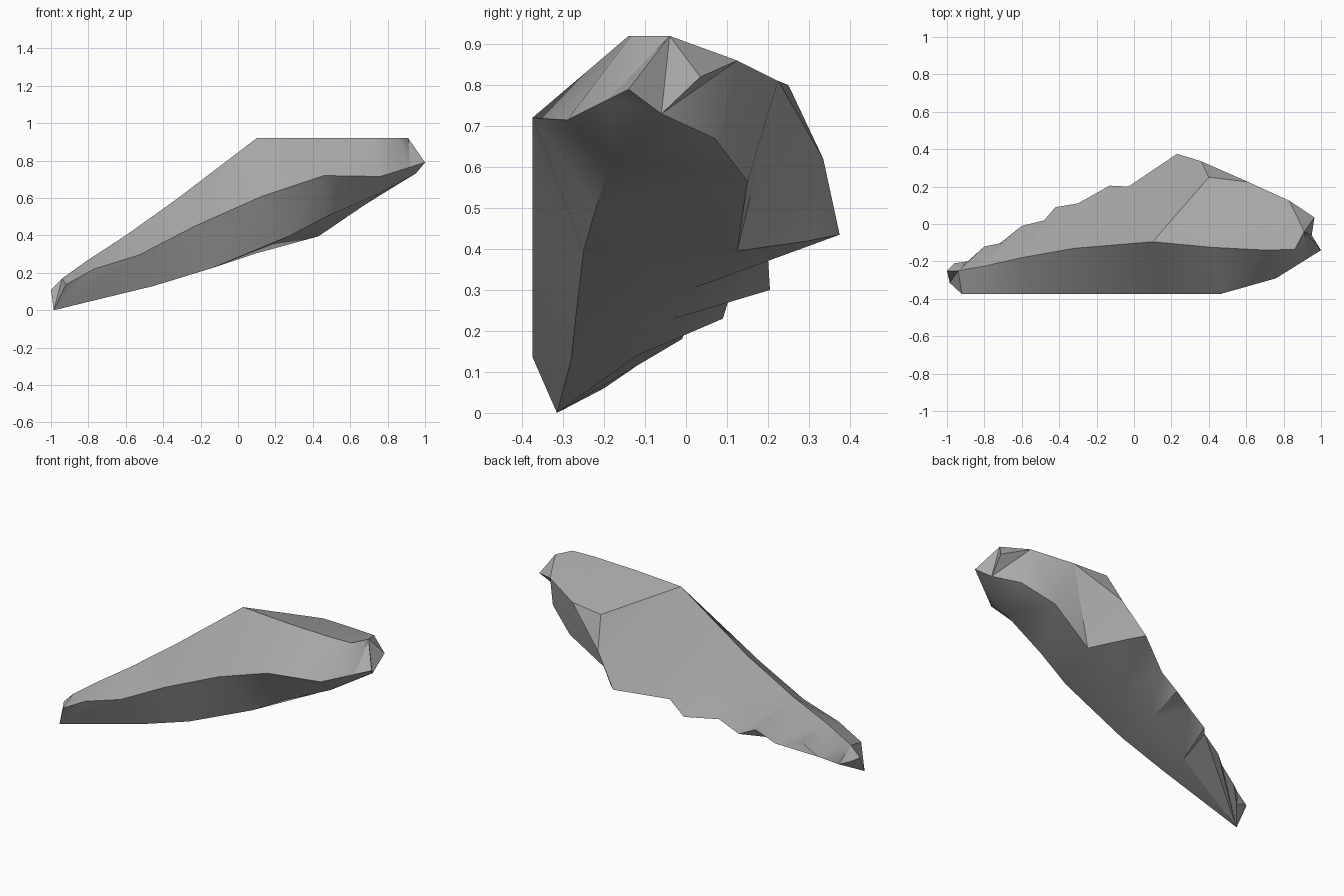
import bpy
import bmesh
import math

default_cube = bpy.data.objects.get("Cube")
if default_cube:
    bpy.data.objects.remove(default_cube, do_unlink=True)

# Single stone colour
stone = bpy.data.materials.new("stone_grey")
stone.use_nodes = True
grey = (0.4, 0.4, 0.4, 1)
stone.diffuse_color = grey
stone.node_tree.nodes["Principled BSDF"].inputs["Base Color"].default_value = grey

bm = bmesh.new()


def rail(*points):
    """Create a row of corners running along the slab."""
    return [bm.verts.new(point) for point in points]


def add_triangle(first, second, third):
    """Add one facet, ignoring corners shared by the two rails."""
    if len({first, second, third}) == 3:
        bm.faces.new((first, second, third))


def stitch(lower, upper):
    """Skin two rails, always advancing the rail that lags behind along x."""
    i = j = 0
    while i < len(lower) - 1 or j < len(upper) - 1:
        lower_done = i == len(lower) - 1
        upper_done = j == len(upper) - 1
        if upper_done or (not lower_done and lower[i + 1].co.x <= upper[j + 1].co.x):
            add_triangle(lower[i], upper[j], lower[i + 1])
            i += 1
        else:
            add_triangle(lower[i], upper[j], upper[j + 1])
            j += 1


# Low tip of the slab
tip = rail((-.985, -.315, 0))

# Edge between the front face and the upper slope
front_edge = rail((-.92, -.375, .137), (-.77, -.375, .22), (-.53, -.375, .295),
                  (-.23, -.375, .45), (.13, -.375, .61), (.46, -.375, .72),
                  (.76, -.29, .715), (.92, -.19, .765))
front_corner = rail((1, -.14, .79))

# Rising ridge, then the level crest
ridge = rail((-1, -.25, .11), (-.94, -.25, .17), (-.8, -.225, .27),
             (-.6, -.18, .4), (-.32, -.13, .6), (.1, -.095, .92))
crest = rail((.42, -.125, .92), (.71, -.14, .92), (.86, -.135, .92))
crest_end = rail((.91, -.04, .92))

# Crease under the front face
under_crease = rail((-.45, -.28, .13), (-.14, -.27, .225), (.27, -.25, .395),
                    (.47, -.22, .5), (.75, -.18, .62))

# Gently bulging middle of the underside
belly = rail((-.45, -.12, .14), (-.14, -.03, .23), (.1, .02, .305))

# Jagged lower edge along the back, alternating notch and tooth
jagged_edge = rail((-.96, -.21, .09), (-.89, -.2, .06), (-.8, -.12, .115),
                   (-.7, -.1, .19), (-.6, -.01, .18), (-.48, .02, .245),
                   (-.42, .09, .23), (-.3, .11, .295), (-.13, .205, .3),
                   (-.03, .2, .38))

# Back corner, upper back edge and high end
back_corner = rail((.23, .375, .435))
back_shoulder = rail((.36, .335, .62))
upper_back = rail((.4, .25, .8), (.61, .225, .81), (.83, .125, .86))
back_sill = rail((.3, .3, .42))
end_edge = rail((.43, .125, .395), (.68, .15, .565), (.85, .07, .67))
end_low = rail((.95, -.06, .73))
end_high = rail((.965, .035, .82))

# Front face and upper slopes
front_rail = tip + front_edge
stitch(tip + under_crease + end_low, front_rail + front_corner)
stitch(front_rail, ridge + crest)
stitch(tip + jagged_edge + back_corner + back_shoulder, ridge + upper_back[:1])

# Underside
stitch(tip + under_crease + end_low, tip + belly + end_edge + end_low)
stitch(tip + belly + end_edge[:1],
       tip + jagged_edge + back_corner + back_sill + end_edge[:1])

# Sloping cap and broken end
stitch(ridge[-1:] + crest + crest_end, ridge[-1:] + upper_back + crest_end)
stitch(back_corner + back_sill + end_edge + end_low + end_high,
       back_corner + back_shoulder + upper_back[1:] + end_high)
add_triangle(back_shoulder[0], upper_back[0], upper_back[1])
add_triangle(crest_end[0], upper_back[-1], end_high[0])
add_triangle(crest[-1], crest_end[0], front_edge[-1])
add_triangle(front_edge[-1], crest_end[0], front_corner[0])
add_triangle(front_corner[0], crest_end[0], end_low[0])
add_triangle(crest_end[0], end_high[0], end_low[0])

bmesh.ops.recalc_face_normals(bm, faces=bm.faces[:])
mesh = bpy.data.meshes.new("rock_slab")
bm.to_mesh(mesh)
bm.free()
mesh.materials.append(stone)

slab = bpy.data.objects.new("rock_slab", mesh)
bpy.context.collection.objects.link(slab)
bpy.ops.object.select_all(action="DESELECT")
slab.select_set(True)
bpy.context.view_layer.objects.active = slab
bpy.ops.object.shade_smooth_by_angle(angle=math.radians(35))
